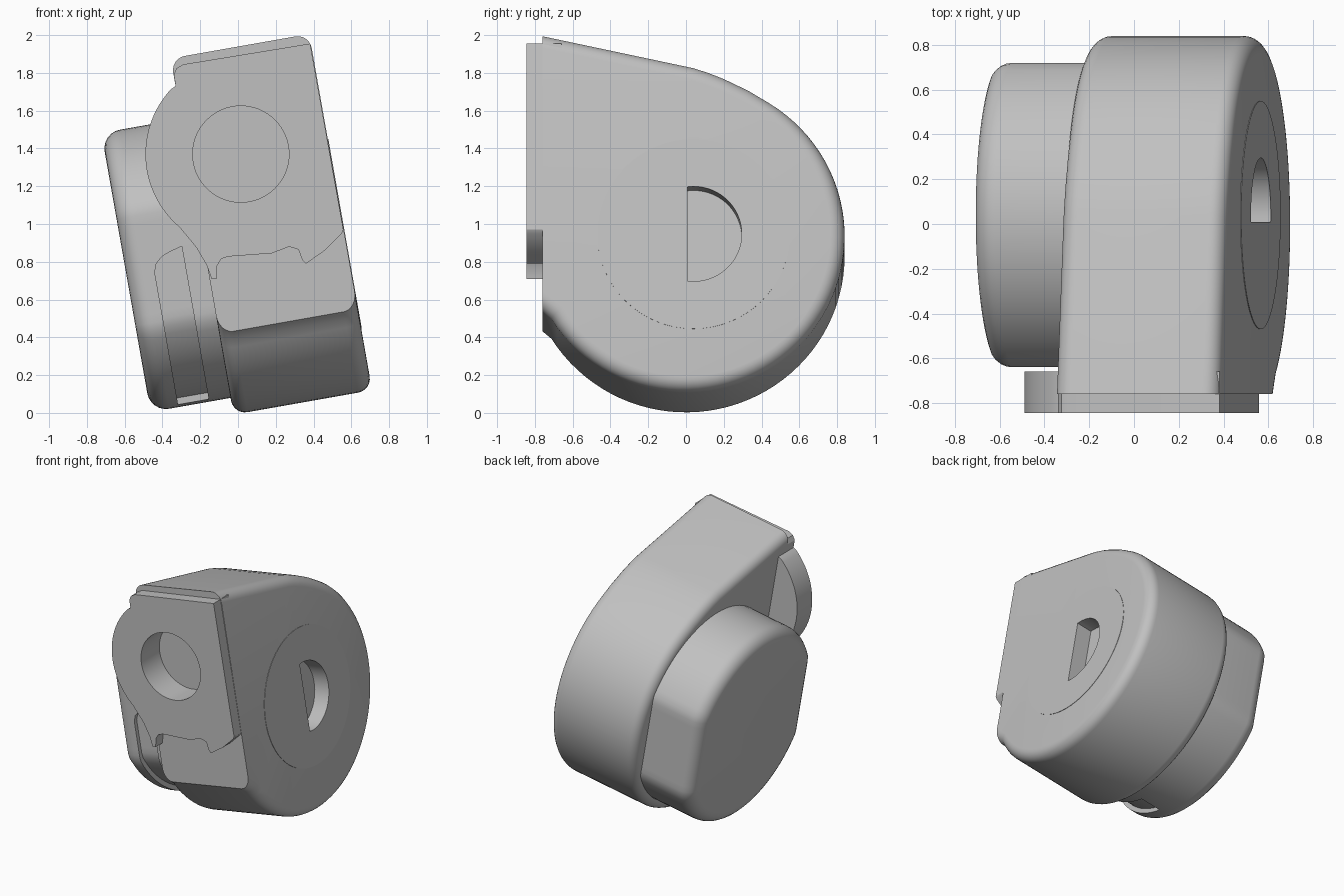
import bpy, bmesh
from math import cos, sin, radians
from mathutils import Matrix

if "Cube" in bpy.data.objects:
    bpy.data.objects.remove(bpy.data.objects["Cube"])

TILT = Matrix.Rotation(radians(-10), 4, 'Y')
FRONT = -0.76
HUB = (0.04, 0.835)          # shaft centre (y, z) before tilting
OUTLET = (0.015, 1.37)       # outlet centre (x, z)

grey = bpy.data.materials.new("light_grey")
grey.use_nodes = True
grey.diffuse_color = (0.53, 0.53, 0.53, 1)
grey.node_tree.nodes["Principled BSDF"].inputs["Base Color"].default_value = (0.53, 0.53, 0.53, 1)


def arc(centre, r, start, end, n):
    angles = [radians(start + (end - start) * i / n) for i in range(n + 1)]
    return [(centre[0] + r * cos(a), centre[1] + r * sin(a)) for a in angles]


def circle(centre, r, n=64):
    return arc(centre, r, 0, 360, n)[:-1]


def flatted(r, flat, n=96):
    """Circle around the hub, cut flat at front and back."""
    return [(max(HUB[0] - flat, min(HUB[0] + flat, y)), z) for y, z in circle(HUB, r, n)]


def prism(name, outline, axis, a, b, tilt=True, bevel=0, rounded=None):
    """Extrude an outline along x or y from a to b, rounding chosen edges."""
    bm = bmesh.new()
    place = (lambda p, d: (d, p[0], p[1])) if axis == 'X' else (lambda p, d: (p[0], d, p[1]))
    low = [bm.verts.new(place(p, a)) for p in outline]
    high = [bm.verts.new(place(p, b)) for p in outline]
    bm.faces.new(low)
    bm.faces.new(high)
    for i in range(len(outline)):
        j = (i + 1) % len(outline)
        bm.faces.new((low[i], low[j], high[j], high[i]))
    bmesh.ops.recalc_face_normals(bm, faces=bm.faces)
    if bevel:
        edges = [e for e in bm.edges if rounded(*[v.co for v in e.verts])]
        bmesh.ops.bevel(bm, geom=edges, offset=bevel, offset_type='OFFSET',
                        segments=6, profile=0.5, affect='EDGES', clamp_overlap=False)
    bmesh.ops.recalc_face_normals(bm, faces=bm.faces)
    if tilt:
        bm.transform(TILT)
    mesh = bpy.data.meshes.new(name)
    bm.to_mesh(mesh)
    bm.free()
    mesh.materials.append(grey)
    ob = bpy.data.objects.new(name, mesh)
    bpy.context.collection.objects.link(ob)
    return ob


def cut(ob, cutter):
    cutter.hide_render = True
    mod = ob.modifiers.new("cut", 'BOOLEAN')
    mod.operation = 'DIFFERENCE'
    mod.solver = 'EXACT'
    mod.object = cutter


# Scroll housing: round back, straight rising top, flat front
scroll = [(FRONT, 0.43)] + arc((0, 0.835), 0.84, 212, 418, 56)
scroll += [(0.33, 1.617), (0.2, 1.68), (0.12, 1.712), (0.04, 1.738), (FRONT, 1.91)]


def scroll_rim(p, q):
    return abs(p.x - q.x) < 1e-4 and not (p.y < FRONT + 0.001 and q.y < FRONT + 0.001)


housing = prism("scroll_housing", scroll, 'X', -0.025, 0.72, bevel=0.075, rounded=scroll_rim)
side_ring = prism("side_ring", circle(HUB, 0.51), 'X', 0.7, 0.723)

# Outlet flange with a round lobe and a notched lower edge
flange_outline = [(0.382, 1.955), (-0.29, 1.845), (-0.325, 1.825), (-0.34, 1.79), (-0.33, 1.73)]
flange_outline += arc(OUTLET, 0.505, 137, 230, 30)
flange_outline += [(-0.22, 0.875), (-0.165, 0.78), (-0.14, 0.71), (-0.115, 0.71),
                   (-0.11, 0.78), (-0.09, 0.815), (-0.05, 0.828), (0.18, 0.845),
                   (0.27, 0.88), (0.32, 0.865), (0.34, 0.81), (0.36, 0.79),
                   (0.46, 0.86), (0.55, 0.95), (0.558, 0.97)]
flange = prism("outlet_flange", flange_outline, 'Y', -0.845, -0.66, tilt=False)

# Motor: round can with two flats and a rounded outer rim
END = -0.455
motor = prism("motor_can", flatted(0.75, 0.68), 'X', END, 0.0, bevel=0.1,
              rounded=lambda p, q: p.x < END + 0.001 and q.x < END + 0.001)
core = prism("motor_core", flatted(0.715, 0.65), 'X', -0.34, 0.0)

# Openings: outlet bore, half-round side intake, recess on the motor
bore = prism("bore_cutter", circle(OUTLET, 0.255), 'Y', -0.95, -0.62, tilt=False)
intake = prism("intake_cutter", arc(HUB, 0.255, -97, 97, 32), 'X', 0.6, 0.8)
pocket = prism("pocket_cutter", [(-0.305, 0), (-0.14, 0), (-0.14, 0.92), (-0.2, 0.905),
                                 (-0.25, 0.887), (-0.288, 0.855), (-0.305, 0.81)],
               'Y', -0.9, -0.1)
cut(housing, bore)
cut(flange, bore)
cut(housing, intake)
cut(side_ring, intake)
cut(motor, pocket)

# Apply the cuts, drop the cutters and shade
parts = [housing, side_ring, flange, motor, core]
bpy.context.view_layer.update()
graph = bpy.context.evaluated_depsgraph_get()
baked = [bpy.data.meshes.new_from_object(ob.evaluated_get(graph)) for ob in parts]
for ob, mesh in zip(parts, baked):
    ob.modifiers.clear()
    ob.data = mesh
for cutter in (bore, intake, pocket):
    bpy.data.objects.remove(cutter)
bpy.ops.object.select_all(action='DESELECT')
for ob in parts:
    ob.select_set(True)
bpy.context.view_layer.objects.active = housing
bpy.ops.object.shade_smooth_by_angle(angle=radians(30))
